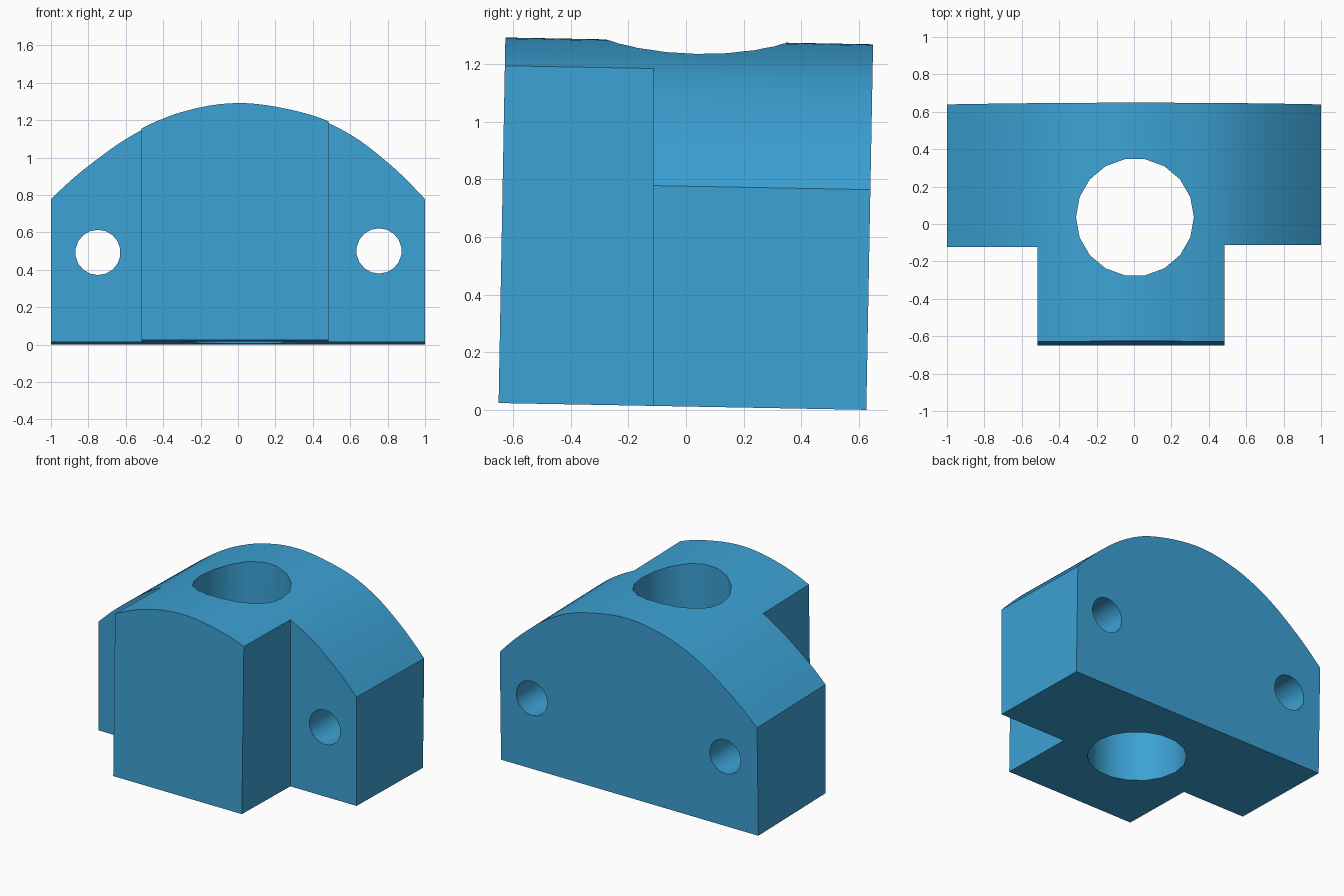
import bpy
import bmesh
import math

cube = bpy.data.objects.get("Cube")
if cube:
    bpy.data.objects.remove(cube, do_unlink=True)

TILT = 0.0185                      # the block leans back by about one degree
FRONT, BACK = -0.65, 0.625
BASE = 0.0122

# Single blue material
blue = bpy.data.materials.new("blue")
blue.use_nodes = True
colour = (0.045, 0.36, 0.66, 1)
blue.diffuse_color = colour
blue.node_tree.nodes["Principled BSDF"].inputs["Base Color"].default_value = colour

# Crown of the arch, left end to right end (x, height)
ARCH = [(-1, .776), (-.9, .870), (-.8, .953), (-.65, 1.064), (-.515, 1.145),
        (-.4, 1.197), (-.3, 1.232), (-.15, 1.267), (0, 1.280), (.15, 1.269),
        (.33, 1.233), (.485, 1.182), (.65, 1.090), (.8, .972), (.9, .880), (1, .776)]


def smooth_curve(points, steps=3):
    """Catmull-Rom curve through the points."""
    result = []
    for i in range(len(points) - 1):
        p0, p1 = points[max(i - 1, 0)], points[i]
        p2, p3 = points[i + 1], points[min(i + 2, len(points) - 1)]
        for s in range(steps):
            t = s / steps
            result.append(tuple(
                0.5 * (2 * b + (c - a) * t + (2 * a - 5 * b + 4 * c - d) * t ** 2
                       + (3 * b - a - 3 * c + d) * t ** 3)
                for a, b, c, d in zip(p0, p1, p2, p3)))
    return result + [points[-1]]


def arched_block(name):
    """Arch profile run from front to back, sheared by the lean."""
    profile = [(1, BASE), (-1, BASE)] + smooth_curve(ARCH)
    bm = bmesh.new()
    ends = []
    for y0 in (FRONT, BACK):
        ring = []
        for x, z in profile:
            y = y0 + TILT * z
            ring.append(bm.verts.new((x, y, z - TILT * y)))
        ends.append(ring)
        bm.faces.new(ring)
    count = len(profile)
    for i in range(count):
        j = (i + 1) % count
        bm.faces.new((ends[0][i], ends[0][j], ends[1][j], ends[1][i]))
    bmesh.ops.recalc_face_normals(bm, faces=bm.faces)
    mesh = bpy.data.meshes.new(name)
    bm.to_mesh(mesh)
    bm.free()
    obj = bpy.data.objects.new(name, mesh)
    bpy.context.collection.objects.link(obj)
    mesh.materials.append(blue)
    return obj


def cut(target, cutter):
    """Subtract the active helper from the target and delete it."""
    cutter.hide_render = True
    cutter.data.materials.append(blue)
    mod = target.modifiers.new("cut", 'BOOLEAN')
    mod.operation = 'DIFFERENCE'
    mod.solver = 'EXACT'
    mod.object = cutter
    bpy.ops.object.select_all(action='DESELECT')
    bpy.context.view_layer.objects.active = target
    target.select_set(True)
    bpy.ops.object.modifier_apply(modifier=mod.name)
    bpy.data.objects.remove(cutter, do_unlink=True)


def cut_box(target, low, high):
    bpy.ops.mesh.primitive_cube_add(
        size=1, location=[(a + b) / 2 for a, b in zip(low, high)])
    box = bpy.context.object
    box.scale = [b - a for a, b in zip(low, high)]
    cut(target, box)


def cut_bore(target, radius, location, rotation):
    bpy.ops.mesh.primitive_cylinder_add(
        vertices=18, radius=radius, depth=4, location=location, rotation=rotation)
    cut(target, bpy.context.object)


block = arched_block("arched_block")

# Front corners removed, leaving the central tongue
cut_box(block, (-2, -2, -1), (-0.515, -0.122, 2))
cut_box(block, (0.485, -2, -1), (2, -0.112, 2))

# Vertical bore and the two bolt holes through the flanges
cut_bore(block, 0.315, (0.005, 0.036, 0.5), (0, 0, math.pi / 2))
for x, z in ((-0.749, 0.493), (0.754, 0.501)):
    cut_bore(block, 0.121, (x, 0, z), (math.pi / 2, 0, 0))

# Smooth arch and bores, crisp edges
bpy.ops.object.select_all(action='DESELECT')
bpy.context.view_layer.objects.active = block
block.select_set(True)
bpy.ops.object.shade_smooth_by_angle(angle=math.radians(30))
